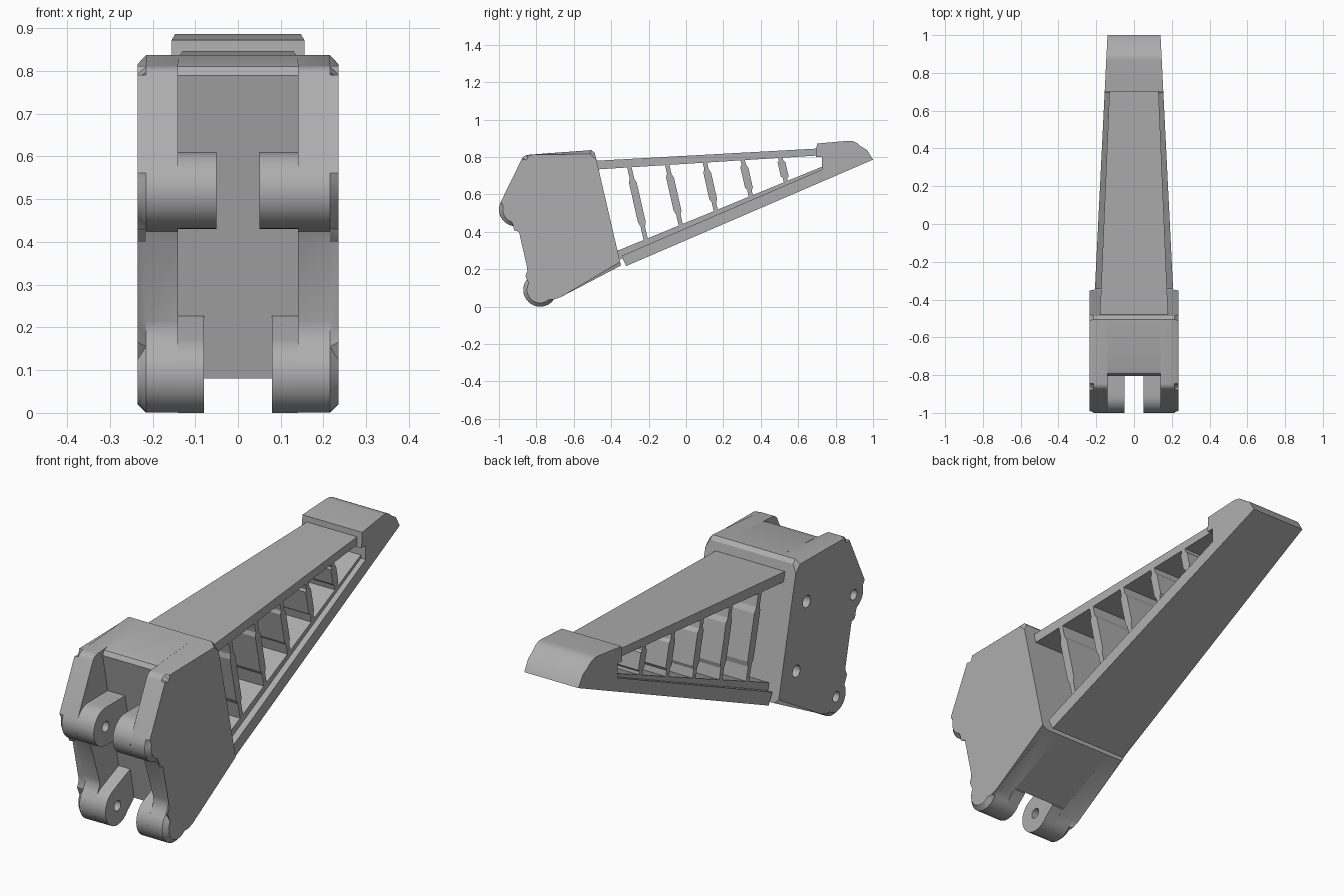
import bpy, bmesh, math
from mathutils import Matrix

if "Cube" in bpy.data.objects:
    bpy.data.objects.remove(bpy.data.objects["Cube"], do_unlink=True)

grey = bpy.data.materials.new("plain grey")
grey.use_nodes = True
grey.diffuse_color = (0.42, 0.42, 0.42, 1)
grey.node_tree.nodes["Principled BSDF"].inputs["Base Color"].default_value = grey.diffuse_color


def arc(cy, cz, r, start, end, steps=12):
    angles = [math.radians(start + (end - start) * i / steps) for i in range(steps + 1)]
    return [(cy + r * math.cos(a), cz + r * math.sin(a)) for a in angles]


def finish(name, bm):
    bmesh.ops.recalc_face_normals(bm, faces=bm.faces)
    mesh = bpy.data.meshes.new(name)
    bm.to_mesh(mesh)
    bm.free()
    mesh.materials.append(grey)
    ob = bpy.data.objects.new(name, mesh)
    bpy.context.collection.objects.link(ob)
    return ob


def prism(name, profile, near, far, chamfer=0.0, plain_edge=None):
    """Sweep a side profile (y, z) across x; near and far give x for each y."""
    bm = bmesh.new()
    a = [bm.verts.new((near(y), y, z)) for y, z in profile]
    b = [bm.verts.new((far(y), y, z)) for y, z in profile]
    n = len(profile)
    bm.faces.new(a)
    bm.faces.new(b[::-1])
    for i in range(n):
        j = (i + 1) % n
        bm.faces.new((a[i], b[i], b[j], a[j]))
    if chamfer:
        rim = [bm.edges.get((b[i], b[(i + 1) % n])) for i in range(n) if i != plain_edge]
        bmesh.ops.bevel(bm, geom=rim, offset=chamfer, segments=1, affect='EDGES')
    return finish(name, bm)


def slab(name, profile, x0, x1, **kw):
    return prism(name, profile, lambda y: x0, lambda y: x1, **kw)


def tapered(name, profile, width):
    return prism(name, profile, lambda y: -width(y), width)


# Bracket outline, with the two round lugs at its front
UP, LOW = (-0.91, 0.52), (-0.78, 0.09)
R = 0.09
back = [(-0.348, 0.22), (-0.487, 0.82)]
outline = (back + [(-0.505, 0.837)] + arc(-0.842, 0.772, 0.04, 93, 153, 5)
           + arc(*UP, R, 153, 262, 10)
           + [(-0.905, 0.424), (-0.893, 0.40), (-0.83, 0.215), (-0.828, 0.185), (-0.842, 0.155)]
           + arc(*LOW, R, 150, 325, 14) + [(-0.685, 0.066)])
web = back + [(-0.505, 0.837), (-0.77, 0.818), (-0.792, 0.81), (-0.805, 0.79), (-0.655, 0.08)]
core = slab("bracket_core", web, -0.14, 0.14)

upper = arc(*UP, R, 90, 270, 16) + [(-0.70, 0.43), (-0.70, 0.61)]
lower = arc(*LOW, R, 115, 325, 16) + [(-0.66, 0.078), (-0.66, 0.238)]
pierced = []
for side, word in ((1, "left"), (-1, "right")):
    pierced += [
        slab(word + "_bracket_plate", outline, side * 0.14, side * 0.235, chamfer=0.02, plain_edge=0),
        slab(word + "_upper_lug", upper, side * 0.05, side * 0.14),
        slab(word + "_lower_lug", lower, side * 0.08, side * 0.14)]

# Pin and bolt holes, open on the right side only
bm = bmesh.new()
for y, z, r, end in ((*UP, 0.024, 0.2), (*LOW, 0.024, 0.2),
                     (-0.56, 0.622, 0.028, -0.1), (-0.484, 0.324, 0.028, -0.1)):
    place = Matrix.Translation(((end - 0.3) / 2, y, z)) @ Matrix.Rotation(math.pi / 2, 4, 'Y')
    bmesh.ops.create_cone(bm, cap_ends=True, segments=24, radius1=r, radius2=r,
                          depth=end + 0.3, matrix=place)
cutter = finish("hole_cutter", bm)
cutter.hide_render = True
for ob in pierced:
    mod = ob.modifiers.new("holes", 'BOOLEAN')
    mod.operation = 'DIFFERENCE'
    mod.solver = 'EXACT'
    mod.object = cutter
    bpy.context.view_layer.objects.active = ob
    bpy.ops.object.modifier_apply(modifier=mod.name)
bpy.data.objects.remove(cutter, do_unlink=True)


# Tapering arm
def wide(y):
    return 0.19 - 0.0495 * y


def narrow(y):
    return 0.16 - 0.0424 * y


def base(y):
    return 0.217 + 0.431 * (y + 0.32)


def floor(y):
    return 0.30 + 0.411 * (y + 0.364)


def roof(y):
    return 0.735 + 0.063 * (y + 0.465)


tapered("arm_top_plate", [(-0.52, 0.731), (0.75, 0.811), (0.75, 0.848), (-0.52, 0.778)], narrow)
tapered("arm_bottom_flange", [(-0.32, base(-0.32)), (0.75, base(0.75)), (0.75, base(0.75) + 0.065),
                              (-0.345, base(-0.345) + 0.065)], wide)
tapered("arm_bottom_strip", [(-0.38, base(-0.38) + 0.05), (0.75, base(0.75) + 0.05),
                             (0.75, floor(0.75)), (-0.38, floor(-0.38))], narrow)
tip = tapered("arm_tip", [(0.727, base(0.727)), (1.0, 0.786), (0.968, 0.838)]
              + arc(0.872, 0.807, 0.08, 40, 95, 6)
              + [(0.70, 0.872), (0.695, 0.80), (0.727, 0.80)], wide)

# Leaning ribs, thicker along their middle
for i in range(5):
    y0 = -0.305 + 0.202 * i
    top = roof(y0) + 0.01
    y1 = y0
    for _ in range(8):
        y1 = y0 + 0.226 * (top - floor(y1) + 0.01)
    bottom = floor(y1) - 0.01
    steps = ((0, 0.012), (0.17, 0.012), (0.23, 0.021), (0.75, 0.021), (0.81, 0.012), (1, 0.012))
    mid = [(y0 + (y1 - y0) * t, top + (bottom - top) * t, h) for t, h in steps]
    ring = [(y - h, z) for y, z, h in mid] + [(y + h, z) for y, z, h in mid[::-1]]
    tapered("arm_rib_%d" % (i + 1), ring, narrow)

# Smooth the rounded parts and keep their edges sharp
bpy.ops.object.select_all(action='DESELECT')
for ob in pierced + [core, tip]:
    ob.select_set(True)
bpy.context.view_layer.objects.active = core
bpy.ops.object.shade_smooth_by_angle(angle=math.radians(30))
